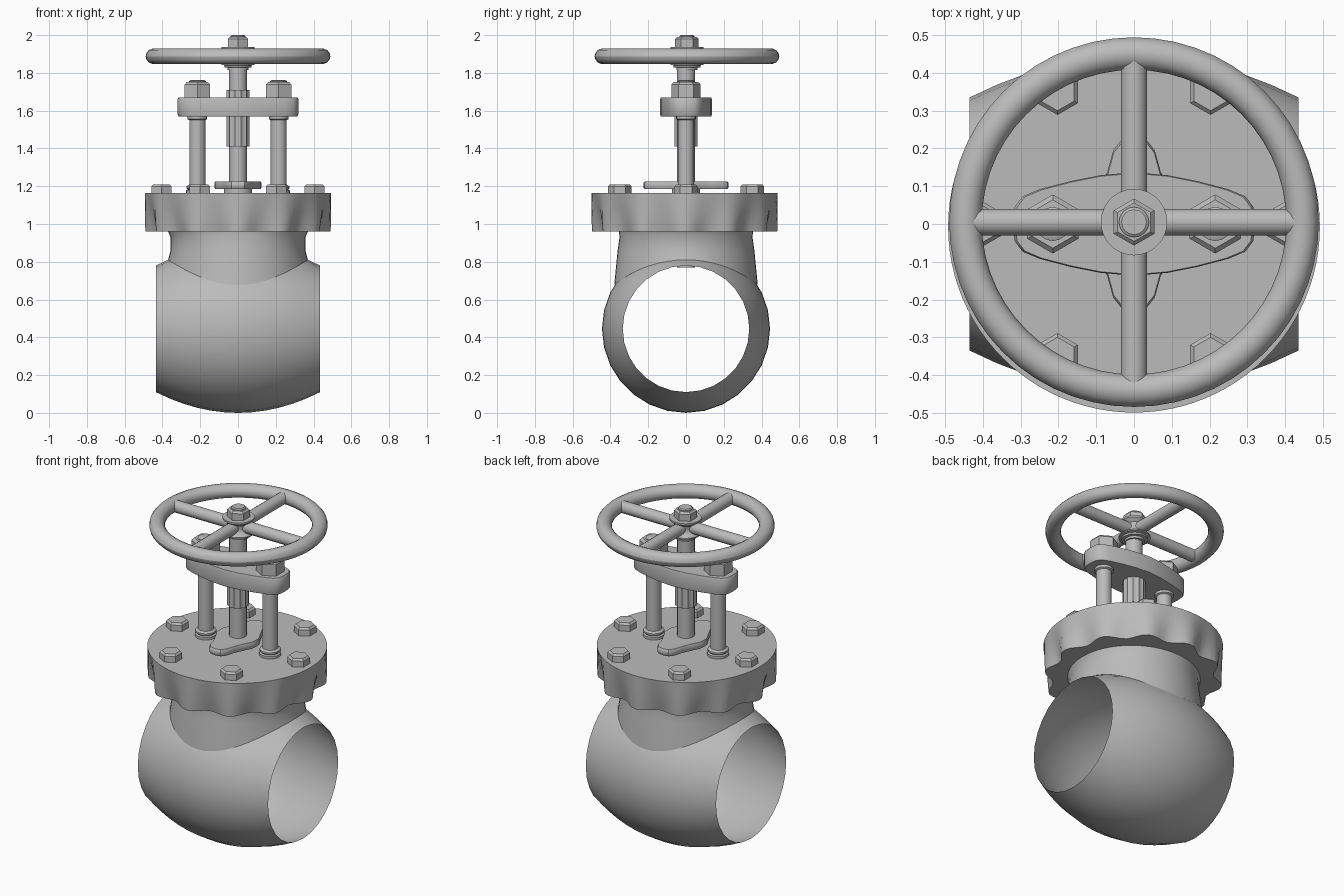
import bpy, bmesh, math
from mathutils import Matrix, Vector

cube = bpy.data.objects.get("Cube")
if cube:
    bpy.data.objects.remove(cube, do_unlink=True)

GREY = (0.5, 0.5, 0.5, 1)
metal = bpy.data.materials.new("cast_grey")
metal.use_nodes = True
metal.diffuse_color = GREY
metal.node_tree.nodes["Principled BSDF"].inputs["Base Color"].default_value = GREY


def loft(name, rings, caps=True, place=Matrix(), sharp=35):
    """Skin a stack of equal rings of points into one object."""
    bm = bmesh.new()
    rows = [[bm.verts.new(place @ Vector(p)) for p in ring] for ring in rings]
    n = len(rows[0])
    for low, high in zip(rows, rows[1:]):
        for i in range(n):
            j = (i + 1) % n
            bm.faces.new((low[i], low[j], high[j], high[i]))
    if caps:
        bm.faces.new(rows[0][::-1])
        bm.faces.new(rows[-1])
    bmesh.ops.recalc_face_normals(bm, faces=bm.faces)
    mesh = bpy.data.meshes.new(name)
    bm.to_mesh(mesh)
    bm.free()
    mesh.materials.append(metal)
    mesh.shade_smooth()
    mesh.set_sharp_from_angle(angle=math.radians(sharp))
    obj = bpy.data.objects.new(name, mesh)
    bpy.context.collection.objects.link(obj)
    return obj


def angles(n):
    return [math.pi / 2 + math.tau * i / n for i in range(n)]


def lathe(name, profile, n=24, x=0, y=0, caps=True, place=None, sharp=35):
    """Turn (radius, height) pairs about z."""
    rings = [[(r * math.cos(a), r * math.sin(a), z) for a in angles(n)] for r, z in profile]
    return loft(name, rings, caps, place or Matrix.Translation((x, y, 0)), sharp)


def hex_head(name, r, z0, z1, x=0, y=0):
    c = r * 0.18
    return lathe(name, [(r, z0), (r, z1 - c), (r - c, z1)], 6, x, y, sharp=25)


def plate(name, quarter, z0, z1, bevel):
    """Extrude an outline given by one quarter, mirrored both ways."""
    half = quarter + [(-x, y) for x, y in quarter[::-1] if x > 0]
    outline = half + [(x, -y) for x, y in half[::-1] if y > 0]
    levels = [(1 - bevel, z0), (1, z0 + 0.01), (1, z1 - 0.01), (1 - bevel, z1)]
    return loft(name, [[(x * s, y * s, z) for x, y in outline] for s, z in levels])


# Barrel body, open at both ends
AXIS_Z, HALF, R = 0.445, 0.435, 0.445


def body_radius(x):
    return R - 0.11 * (x / HALF) ** 2


to_x = Matrix.Translation((0, 0, AXIS_Z)) @ Matrix.Rotation(math.pi / 2, 4, "Y")
steps = [HALF * i / 6 for i in range(-6, 7)]
lathe("valve_body", [(body_radius(x), x) for x in steps], 28, caps=False, place=to_x)

# Neck whose lower edge follows the barrel
neck = []
for rx, ry, z in [(0.37, 0.355, 0.96), (0.357, 0.352, 0.93), (0.357, 0.362, 0.86)]:
    neck.append([(rx * math.cos(a), ry * math.sin(a), z) for a in angles(48)])
saddle = []
for a in angles(48):
    x, y = 0.37 * math.cos(a), 0.38 * math.sin(a)
    saddle.append((x, y, AXIS_Z + math.sqrt(max(0, body_radius(x) ** 2 - y * y))))
loft("neck", neck + [saddle], caps=False)

# Bonnet flange, scalloped towards its lower rim
FY = -0.007
levels = [(0.36, 0, 0.96), (0.465, 0.025, 0.96), (0.472, 0.02, 1.0),
          (0.485, 0.007, 1.09), (0.492, 0, 1.163)]
flange = []
for r, wave, z in levels:
    flange.append([((r + wave * math.cos(12 * a)) * math.cos(a),
                    (r + wave * math.cos(12 * a)) * math.sin(a) + FY, z) for a in angles(96)])
loft("bonnet_flange", flange, sharp=45)

# Flange bolts
for i in range(6):
    a = math.tau * i / 6
    hex_head(f"flange_bolt_{i + 1}", 0.062, 1.16, 1.21, 0.405 * math.cos(a), 0.405 * math.sin(a))

# Gland plate
plate("gland_plate", [(0.125, 0), (0.122, 0.035), (0.1, 0.075), (0.07, 0.14),
                      (0.055, 0.195), (0.035, 0.22), (0, 0.226)], 1.185, 1.225, 0.03)
lathe("gland_collar", [(0.075, 1.16), (0.075, 1.19)])

# Yoke columns with their collars and nuts
for side, x in (("left", 0.215), ("right", -0.215)):
    lathe(f"{side}_column", [(0.06, 1.16), (0.06, 1.178), (0.05, 1.182), (0.058, 1.19),
                             (0.058, 1.2), (0.043, 1.208), (0.043, 1.55), (0.052, 1.555),
                             (0.052, 1.58)], 20, x)
    hex_head(f"{side}_yoke_nut", 0.078, 1.665, 1.752, x)
    lathe(f"{side}_stud_end", [(0.045, 1.74), (0.045, 1.757), (0.035, 1.762)], 16, x)

# Yoke crossbar
plate("yoke_bar", [(0.32, 0), (0.316, 0.045), (0.295, 0.073), (0.25, 0.092), (0.17, 0.113),
                   (0.09, 0.129), (0, 0.137)], 1.57, 1.67, 0.02)

# Stem and fluted sleeve
lathe("stem", [(0.048, 0.77), (0.048, 1.95)], 20)
flutes = [0.062 if i % 2 else 0.055 for i in range(24)]
loft("fluted_sleeve", [[(r * math.cos(a), r * math.sin(a), z) for r, a in zip(flutes, angles(24))]
                       for z in (1.41, 1.71)])

# Handwheel: hub, rim, spokes and top nut
WZ, WY = 1.888, 0.005
lathe("wheel_hub", [(0.055, 1.815), (0.055, 1.828), (0.072, 1.83), (0.072, 1.84), (0.088, 1.843),
                    (0.088, 1.85), (0.066, 1.868), (0.06, WZ), (0.066, 1.91), (0.088, 1.928),
                    (0.088, 1.938)], 28, y=WY)
rim = [(0.446 + 0.043 * math.cos(t), WZ + 0.041 * math.sin(t))
       for t in [math.tau * i / 14 for i in range(15)]]
lathe("wheel_rim", rim, 56, y=WY, caps=False)
for name, turn in (("spoke_across", 0), ("spoke_along", math.pi / 2)):
    lie = (Matrix.Translation((0, WY, WZ)) @ Matrix.Rotation(turn, 4, "Z")
           @ Matrix.Rotation(math.pi / 2, 4, "Y"))
    lathe(name, [(0.035, -0.43), (0.035, 0.43)], 16, place=lie)
hex_head("wheel_nut", 0.062, 1.935, 1.99, y=WY)
lathe("stem_tip", [(0.04, 1.98), (0.04, 1.995), (0.033, 2.0)], 16, y=WY)
